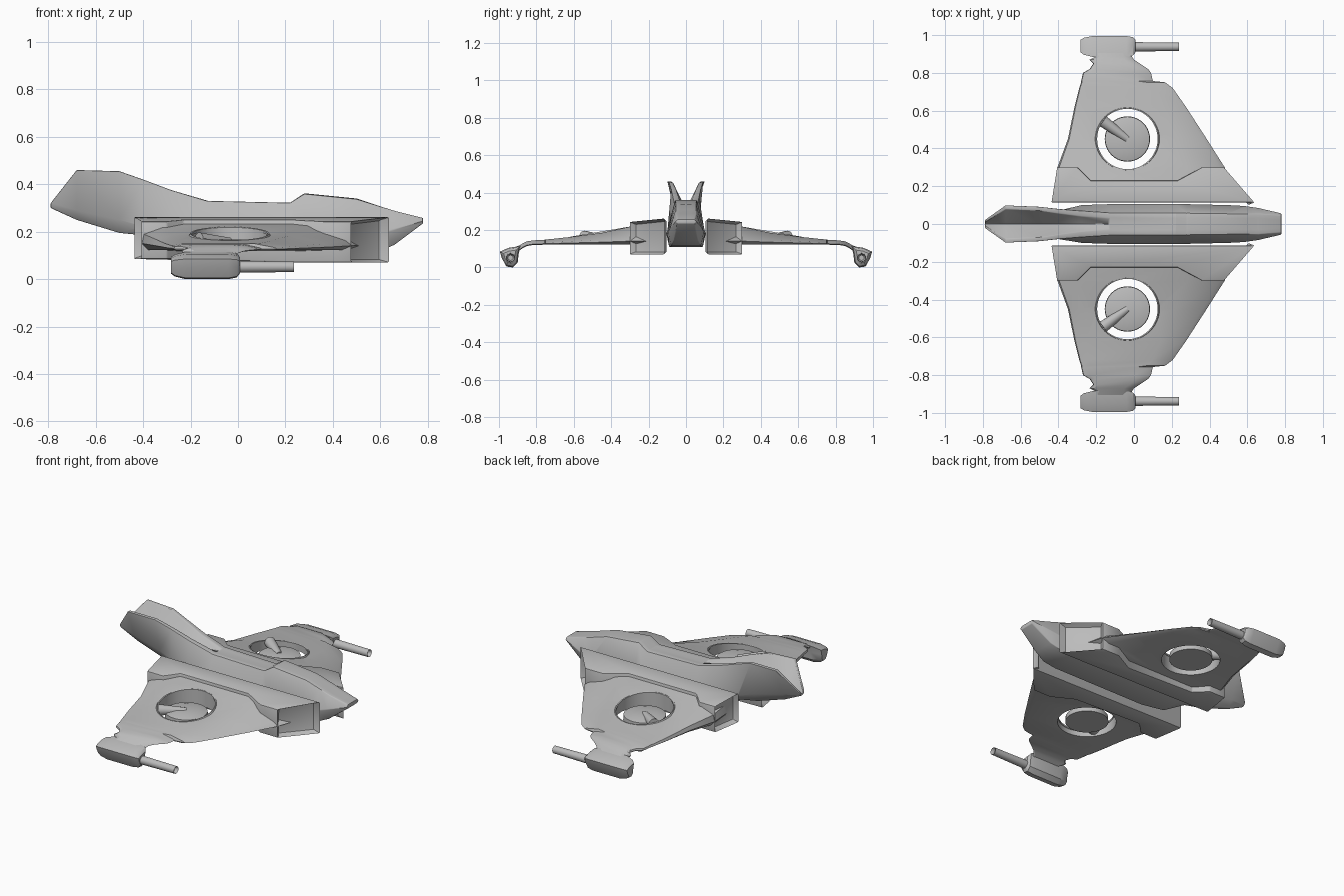
import bpy, bmesh, math
from mathutils import Vector

cube = bpy.data.objects.get("Cube")
if cube:
    bpy.data.objects.remove(cube, do_unlink=True)

hull = bpy.data.materials.new("hull grey")
hull.use_nodes = True
hull.diffuse_color = (0.5, 0.5, 0.5, 1)
hull.node_tree.nodes["Principled BSDF"].inputs["Base Color"].default_value = (0.5, 0.5, 0.5, 1)


def finish(name, bm, mirror=True, angle=30, bevel=0.0, cutter=None):
    """Turn a bmesh into a shaded object, optionally cut, bevelled and mirrored."""
    bmesh.ops.recalc_face_normals(bm, faces=bm.faces)
    me = bpy.data.meshes.new(name)
    bm.to_mesh(me)
    bm.free()
    ob = bpy.data.objects.new(name, me)
    bpy.context.collection.objects.link(ob)
    me.materials.append(hull)
    bpy.ops.object.select_all(action='DESELECT')
    bpy.context.view_layer.objects.active = ob
    ob.select_set(True)
    if cutter:
        cut = ob.modifiers.new("hole", 'BOOLEAN')
        cut.operation, cut.object, cut.solver = 'DIFFERENCE', cutter, 'EXACT'
        bpy.ops.object.modifier_apply(modifier="hole")
    if bevel:
        b = ob.modifiers.new("soft edges", 'BEVEL')
        b.width, b.segments, b.limit_method = bevel, 2, 'ANGLE'
        bpy.ops.object.modifier_apply(modifier="soft edges")
    bpy.ops.object.shade_smooth_by_angle(angle=math.radians(angle))
    if mirror:
        m = ob.modifiers.new("mirror", 'MIRROR')
        m.use_axis = (False, True, False)
    return ob


def loft(rings):
    """Skin closed rings of equal length and cap both ends."""
    bm = bmesh.new()
    rows = [[bm.verts.new(p) for p in r] for r in rings]
    n = len(rows[0])
    for a, b in zip(rows, rows[1:]):
        for i in range(n):
            j = (i + 1) % n
            bm.faces.new((a[i], a[j], b[j], b[i]))
    bm.faces.new(rows[0])
    bm.faces.new(rows[-1])
    return bm


def rod(bm, start, end, r1, r2, sides=16):
    a, b = Vector(start), Vector(end)
    res = bmesh.ops.create_cone(bm, cap_ends=True, segments=sides, radius1=r1,
                                radius2=r2, depth=(b - a).length)
    rot = Vector((0, 0, 1)).rotation_difference(b - a).to_matrix()
    for v in res['verts']:
        v.co = rot @ v.co + (a + b) / 2


# Fuselage with V tail: x, keel (half width, z), side (half width, z),
# ridge outer half width, ridge inner half width, ridge z, centre z
STATIONS = [
    (-.79, .005, .30, .015, .305, .022, .012, .32, .31),
    (-.68, .012, .25, .035, .29, .10, .078, .46, .31),
    (-.50, .02, .195, .05, .25, .092, .07, .455, .31),
    (-.40, .04, .185, .07, .22, .08, .055, .42, .31),
    (-.28, .08, .125, .10, .19, .07, .04, .375, .315),
    (-.13, .09, .11, .105, .18, .06, .03, .33, .325),
    (.22, .09, .11, .105, .18, .06, .03, .322, .322),
    (.28, .09, .11, .105, .18, .058, .03, .36, .362),
    (.50, .09, .11, .10, .18, .055, .03, .338, .34),
    (.59, .08, .115, .095, .19, .055, .03, .31, .31),
    (.66, .065, .145, .085, .21, .055, .03, .288, .288),
    (.78, .045, .235, .058, .245, .045, .02, .258, .258),
]
rings = []
for x, b, zb, w, zw, yo, yi, zt, zc in STATIONS:
    half = [(b, zb), (w, zw), (yo, zt), (yi, zt)]
    rings.append([(x, y, z) for y, z in half] + [(x, 0, zc)]
                 + [(x, -y, z) for y, z in reversed(half)])
finish("fuselage", loft(rings), mirror=False, angle=28, bevel=.004)

# Nacelles: waisted plan, top sloping outward, hollow raked ends
PLAN = [(-.44, .115), (.64, .115), (.48, .3), (.36, .3),
        (.23, .23), (-.23, .23), (-.3, .3), (-.41, .3)]
bm = loft([[(x, y, .085 - .015 * (x > 0)) for x, y in PLAN],
           [(x, y, .262 - .1 * (y - .115)) for x, y in PLAN]])
bm.normal_update()
bmesh.ops.recalc_face_normals(bm, faces=bm.faces)
ends = [f for f in bm.faces if abs(f.normal.x) > .6 and abs(f.normal.z) < .3
        and abs(f.calc_center_median().x) > .4]
for f in ends:
    bmesh.ops.inset_region(bm, faces=[f], thickness=.018, depth=0)
    bmesh.ops.translate(bm, verts=f.verts, vec=f.normal * -.035)
finish("nacelle", bm, bevel=.006)

# Wing: y, trailing x, leading x, bottom z, top z
SPAN = [
    (.18, -.40, .52, .115, .242), (.30, -.405, .48, .122, .218),
    (.45, -.35, .385, .123, .185), (.62, -.315, .275, .123, .163),
    (.72, -.29, .205, .122, .152), (.75, -.28, .165, .122, .15),
    (.757, -.28, .10, .122, .148), (.80, -.27, .09, .12, .146),
    (.82, -.235, .075, .12, .144), (.85, -.215, .03, .115, .14),
    (.87, -.235, .0, .105, .13), (.885, -.205, -.01, .095, .122),
    (.93, -.22, -.03, .07, .10),
]
rings = []
for y, xt, xl, zb, zt in SPAN:
    c, t = xl - xt, zt - zb
    rings.append([(xt, y, zb + .3 * t), (xt + .03 * c, y, zb), (xl - .05 * c, y, zb),
                  (xl, y, zb + .2 * t), (xl - .03 * c, y, zb + .42 * t),
                  (xl - .22 * c, y, zt), (xt + .1 * c, y, zt),
                  (xt + .01 * c, y, zb + .7 * t)])
HUB = Vector((-.035, .45, 0))
cb = bmesh.new()
rod(cb, HUB, HUB + Vector((0, 0, .5)), .163, .163, 48)
cutter = finish("hole_cutter", cb, mirror=False)
finish("wing", loft(rings), cutter=cutter, angle=25)
bpy.data.objects.remove(cutter, do_unlink=True)

# Raised lip around the wing opening, following the wing slope
bm = bmesh.new()
profile = [(.160, -.004), (.160, .006), (.166, .008), (.174, -.004)]
loops = []
for k in range(48):
    a = k * math.tau / 48
    ring = []
    for r, h in profile:
        y = HUB.y + r * math.sin(a)
        ring.append(bm.verts.new((HUB.x + r * math.cos(a), y,
                                  .185 + h - .17 * (y - .45))))
    loops.append(ring)
for k in range(48):
    a, b = loops[k], loops[(k + 1) % 48]
    for i in range(4):
        j = (i + 1) % 4
        bm.faces.new((a[i], a[j], b[j], b[i]))
finish("opening_lip", bm)

# Lift disc with its arm
bm = bmesh.new()
rod(bm, HUB + Vector((0, 0, .125)), HUB + Vector((0, 0, .155)), .12, .118, 40)
rod(bm, HUB + Vector((0, 0, .155)), HUB + Vector((0, 0, .168)), .118, .07, 40)
finish("lift_disc", bm)
bm = bmesh.new()
rod(bm, HUB + Vector((0, 0, .155)), (-.165, .545, .165), .02, .032)
finish("disc_arm", bm)

# Wing tip pod, tapering at the back
POD = [(.885, .115), (.95, .105), (.995, .085), (.985, .05), (.96, .005),
       (.925, .0), (.9, .025), (.895, .07)]
rings = []
for x, s in [(-.282, .62), (-.265, .82), (-.22, 1), (-.04, 1), (-.005, .88), (.008, .6)]:
    rings.append([(x, .945 + (y - .945) * s, .06 + (z - .06) * s) for y, z in POD])
finish("tip_pod", loft(rings), angle=35)

# Gun barrel with a hollow muzzle
bm = bmesh.new()
rod(bm, (-.02, .938, .052), (.237, .938, .052), .025, .022)
bmesh.ops.recalc_face_normals(bm, faces=bm.faces)
muzzle = max(bm.faces, key=lambda f: f.calc_center_median().x)
bmesh.ops.inset_region(bm, faces=[muzzle], thickness=.008, depth=0)
bmesh.ops.translate(bm, verts=muzzle.verts, vec=(-.02, 0, 0))
finish("gun_barrel", bm)
